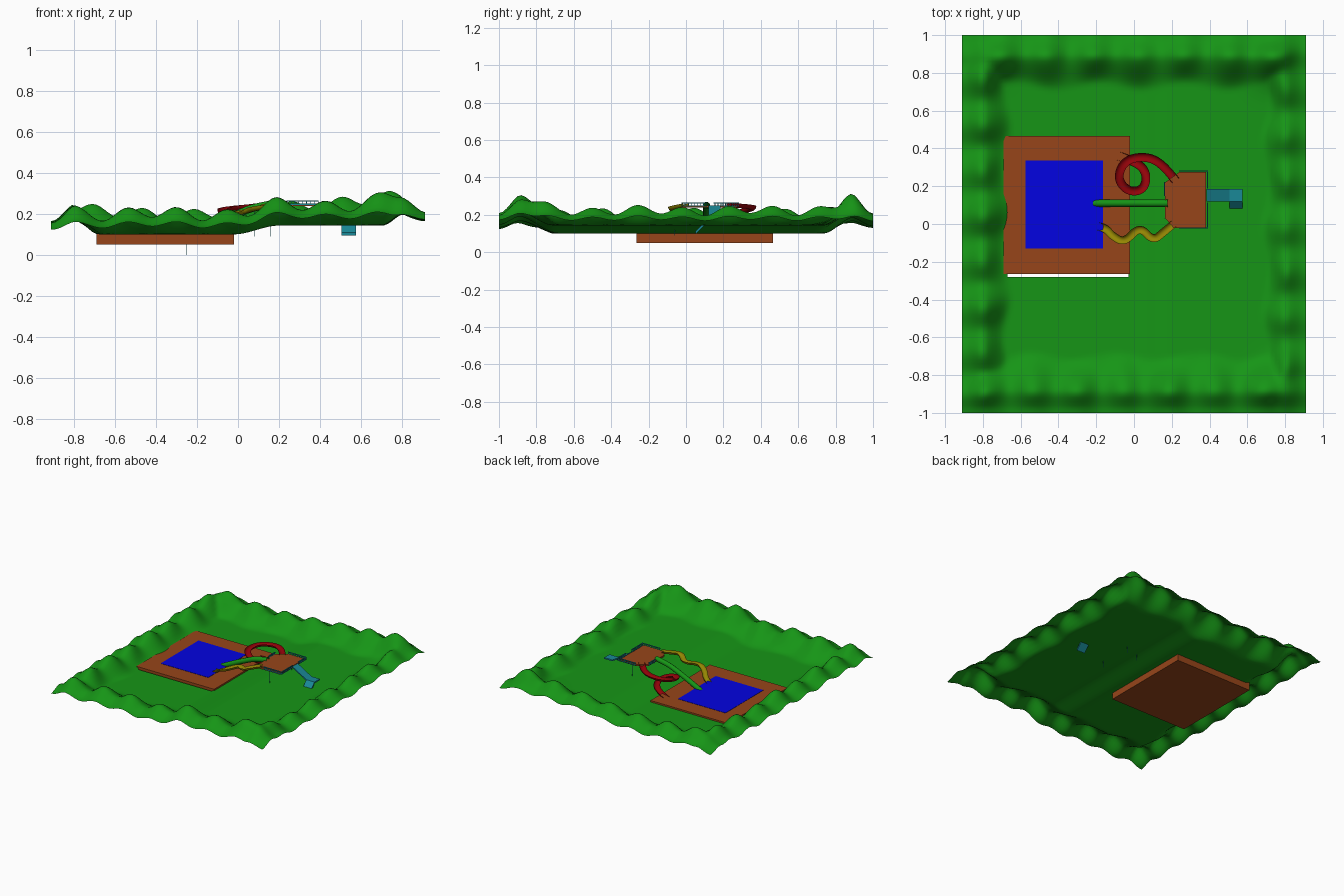
import bpy, bmesh, math
from mathutils import Vector

cube = bpy.data.objects.get("Cube")
if cube:
    bpy.data.objects.remove(cube)


def material(name, rgb):
    m = bpy.data.materials.new(name)
    m.use_nodes = True
    m.diffuse_color = (*rgb, 1)
    m.node_tree.nodes["Principled BSDF"].inputs["Base Color"].default_value = (*rgb, 1)
    return m


GRASS = material("grass green", (0.008, 0.3, 0.008))
BROWN = material("deck brown", (0.31, 0.06, 0.01))
BLUE = material("water blue", (0.001, 0.001, 0.75))
RED = material("slide red", (0.3, 0.001, 0.003))
YELLOW = material("slide yellow", (0.3, 0.24, 0.001))
TEAL = material("steel teal", (0.01, 0.25, 0.31))


def finish(name, bm, mat, smooth=False):
    if not smooth:
        bmesh.ops.recalc_face_normals(bm, faces=bm.faces)
    mesh = bpy.data.meshes.new(name)
    bm.to_mesh(mesh)
    bm.free()
    mesh.materials.append(mat)
    for p in mesh.polygons:
        p.use_smooth = smooth
    ob = bpy.data.objects.new(name, mesh)
    bpy.context.collection.objects.link(ob)
    return ob


def add_box(bm, lo, hi):
    lo, hi = Vector(lo), Vector(hi)
    verts = bmesh.ops.create_cube(bm, size=1)["verts"]
    for v in verts:
        v.co = (lo + hi) / 2 + v.co * (hi - lo)
    return verts


def box(name, lo, hi, mat):
    bm = bmesh.new()
    add_box(bm, lo, hi)
    return finish(name, bm, mat)


def smoothstep(a, b, t):
    t = max(0, min(1, (t - a) / (b - a)))
    return t * t * (3 - 2 * t)


# Ground: sheet with a step in level, a rolling rim and an opening for the pool
def rim(d, t, phase, width):
    width += 0.02 * math.sin(14 * t + phase)
    lump = 0.105 + 0.028 * math.sin(26 * t + phase) + 0.01 * math.sin(11 * t + 2 * phase)
    return lump * (1 - smoothstep(0.1, width, d))


def ground_height(x, y):
    base = 0.10 + 0.043 * smoothstep(-0.02, 0.2, x)
    sides = [rim(x + 0.91, y, 0.5, 0.25), 0.8 * rim(0.91 - x, y, 2, 0.22),
             rim(y + 1, x, 3, 0.31), rim(1 - y, x, 1, 0.28)]
    lift = sum(s ** 4 for s in sides) ** 0.25
    for cx, cy, h in [(0.72, 0.86, 0.05), (0.78, -0.86, 0.05), (-0.8, 0.86, 0.03)]:
        lift += h * math.exp(-((x - cx) ** 2 + (y - cy) ** 2) / 0.014)
    for d in (0.91 - abs(x), 1 - abs(y)):
        lift *= 0.45 + 0.55 * smoothstep(0, 0.12, d)
    return base + lift


bm = bmesh.new()
bmesh.ops.create_grid(bm, x_segments=91, y_segments=100, size=1)
for v in bm.verts:
    v.co.x *= 0.91
    v.co.z = ground_height(v.co.x, v.co.y)
hole = []
for f in bm.faces:
    c = f.calc_center_median()
    if -0.67 < c.x < -0.03 and -0.28 < c.y < 0.46:
        hole.append(f)
bmesh.ops.delete(bm, geom=hole, context="FACES")
finish("ground", bm, GRASS, smooth=True)

# Pool basin and water
box("pool_deck", (-0.69, -0.265, 0.05), (-0.02, 0.465, 0.112), BROWN)
box("pool_water", (-0.575, -0.13, 0.108), (-0.165, 0.335, 0.114), BLUE)


# Slides: a tube or an open gutter swept along a smooth path
def slide(name, points, radius, mat, gutter):
    curve = bpy.data.curves.new(name, "CURVE")
    curve.dimensions = "3D"
    spline = curve.splines.new("NURBS")
    spline.points.add(len(points) - 1)
    for p, co in zip(spline.points, points):
        p.co = (*co, 1)
    spline.order_u = 3
    spline.use_endpoint_u = True
    spline.resolution_u = 8
    curve.twist_mode = "Z_UP"
    if gutter:
        arc = bpy.data.curves.new(name + "_profile", "CURVE")
        s = arc.splines.new("POLY")
        s.points.add(8)
        for i, p in enumerate(s.points):
            a = math.pi + math.pi * i / 8
            p.co = (radius * math.cos(a), radius * math.sin(a), 0, 1)
        profile = bpy.data.objects.new(name + "_profile", arc)
        profile.hide_render = True
        profile.hide_viewport = True
        bpy.context.collection.objects.link(profile)
        curve.bevel_mode = "OBJECT"
        curve.bevel_object = profile
    else:
        curve.bevel_depth = radius
        curve.bevel_resolution = 3
    curve.materials.append(mat)
    ob = bpy.data.objects.new(name, curve)
    bpy.context.collection.objects.link(ob)
    return ob


def descend(path, top, bottom):
    n = len(path) - 1
    return [(x, y, top + (bottom - top) * (i / n) ** 1.6) for i, (x, y) in enumerate(path)]


slide("green_slide", descend([(0.18, 0.11), (0.08, 0.11), (0, 0.11), (-0.1, 0.11), (-0.21, 0.11)],
                             0.25, 0.1), 0.019, GRASS, False)
slide("yellow_slide", descend([(0.21, 0.0), (0.16, -0.04), (0.1, -0.09), (0.03, -0.01),
                               (-0.05, -0.1), (-0.12, -0.06), (-0.15, -0.02), (-0.2, -0.01)],
                              0.26, 0.11), 0.021, YELLOW, True)
slide("red_slide", descend([(0.22, 0.23), (0.16, 0.31), (0.07, 0.36), (-0.05, 0.34), (-0.09, 0.24),
                            (-0.03, 0.17), (0.05, 0.18), (0.07, 0.26), (0.02, 0.33), (-0.1, 0.365)],
                           0.262, 0.11), 0.023, RED, True)

# Platform: slab with clipped corners on the slide side
outline = [(0.38, -0.02), (0.38, 0.275), (0.24, 0.275), (0.165, 0.22), (0.165, 0.03), (0.21, -0.02)]
bm = bmesh.new()
face = bm.faces.new([bm.verts.new((x, y, 0.238)) for x, y in outline])
up = bmesh.ops.extrude_face_region(bm, geom=[face])["geom"]
bmesh.ops.translate(bm, vec=(0, 0, 0.012), verts=[v for v in up if isinstance(v, bmesh.types.BMVert)])
finish("platform", bm, BROWN)

# Railing with balusters round the platform, open at the stairs
bm = bmesh.new()
rails = [((0.24, -0.022), (0.39, -0.022)), ((0.39, -0.022), (0.39, 0.11)),
         ((0.39, 0.19), (0.39, 0.28)), ((0.24, 0.28), (0.39, 0.28)), ((0.162, 0.15), (0.162, 0.22))]
r = 0.003
for (x0, y0), (x1, y1) in rails:
    for z in (0.247, 0.262):
        add_box(bm, (x0 - r, y0 - r, z - r), (x1 + r, y1 + r, z + r))
    for i in range(9):
        x, y = x0 + (x1 - x0) * i / 8, y0 + (y1 - y0) * i / 8
        add_box(bm, (x - r / 2, y - r / 2, 0.247), (x + r / 2, y + r / 2, 0.262))
finish("railing", bm, TEAL)

# Thin supports under the platform and slides
bm = bmesh.new()
for x, y, low, high in [(0.16, 0.03, 0.09, 0.25), (0.16, 0.22, 0.09, 0.25), (0.28, -0.01, 0.09, 0.25),
                        (0.28, 0.26, 0.09, 0.25), (0.08, -0.06, 0.09, 0.22), (-0.25, 0.11, 0, 0.06)]:
    add_box(bm, (x - 0.001, y - 0.0005, low), (x + 0.001, y + 0.0005, high))
finish("supports", bm, TEAL)

# Stairs: sloping upper flight, landing, then a lower flight turning to the front
bm = bmesh.new()
for v in add_box(bm, (0.385, 0.12, 0.24), (0.505, 0.185, 0.25)):
    if v.co.x > 0.45:
        v.co.z -= 0.07
add_box(bm, (0.505, 0.12, 0.17), (0.575, 0.185, 0.18))
for v in add_box(bm, (0.505, 0.05, 0.165), (0.575, 0.12, 0.18)):
    if v.co.y < 0.1:
        v.co.z -= 0.07
finish("stairs", bm, TEAL)
